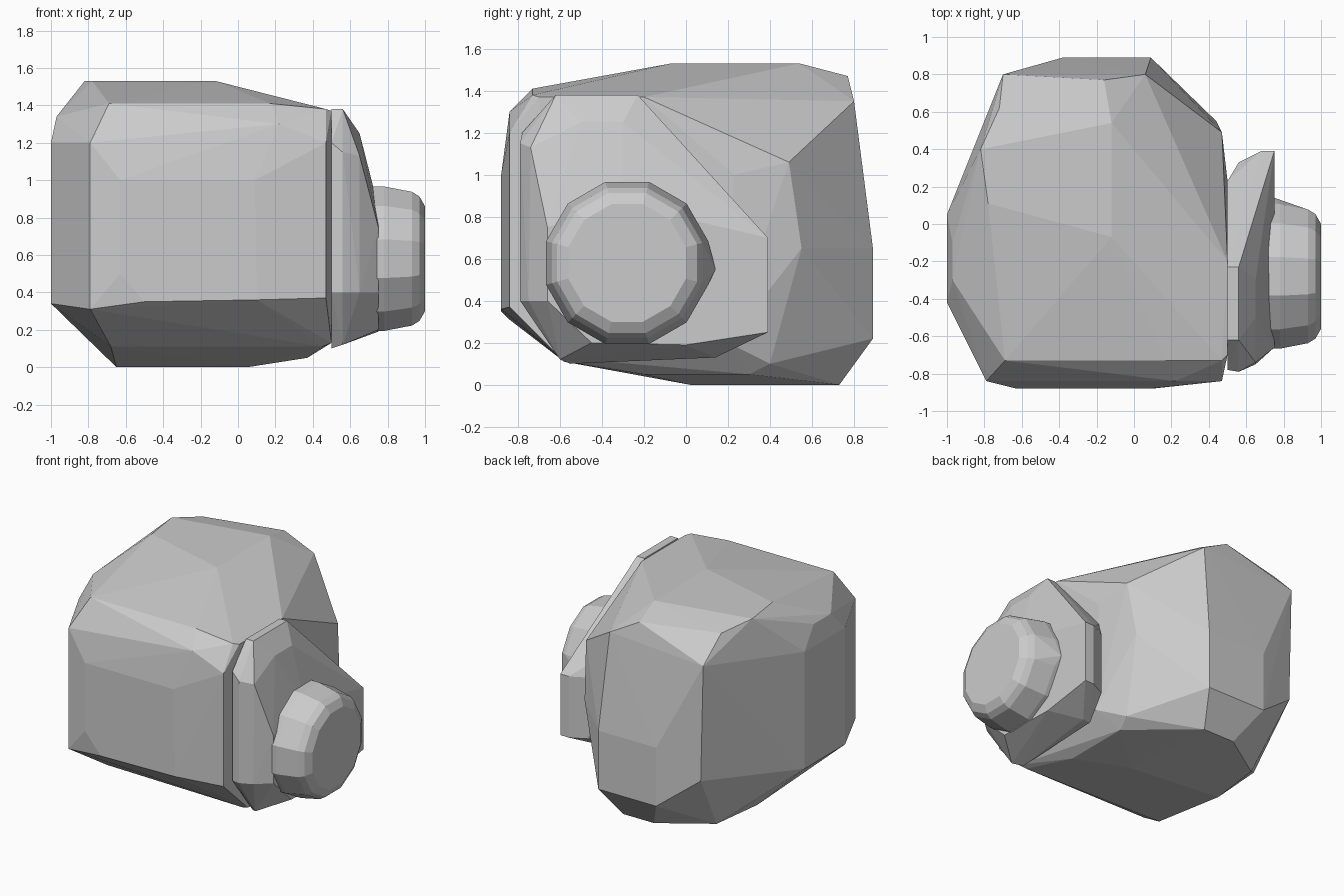
import bpy
import bmesh
import math
from mathutils import Vector

default_cube = bpy.data.objects.get("Cube")
if default_cube:
    bpy.data.objects.remove(default_cube, do_unlink=True)

# Single plain grey finish
grey = bpy.data.materials.new("plain_grey")
grey.use_nodes = True
grey_value = 0.6
grey_color = (grey_value, grey_value, grey_value, 1)
grey.diffuse_color = grey_color
shader = next(n for n in grey.node_tree.nodes if n.type == "BSDF_PRINCIPLED")
shader.inputs["Base Color"].default_value = grey_color
shader.inputs["Roughness"].default_value = 0.8


def plane_x(x, *pairs):
    """Points lying on a plane of constant x, given as (y, z)."""
    return [Vector((x, y, z)) for y, z in pairs]


def plane_y(y, *pairs):
    """Points lying on a plane of constant y, given as (x, z)."""
    return [Vector((x, y, z)) for x, z in pairs]


def plane_z(z, *pairs):
    """Points lying on a plane of constant z, given as (x, y)."""
    return [Vector((x, y, z)) for x, y in pairs]


def faceted_solid(name, *point_groups):
    """Wrap the grouped profile points in one flat-shaded convex shell."""
    bm = bmesh.new()
    for group in point_groups:
        for point in group:
            bm.verts.new(point)
    result = bmesh.ops.convex_hull(bm, input=list(bm.verts))
    leftover = result["geom_interior"] + result["geom_unused"]
    unused = {item for item in leftover if isinstance(item, bmesh.types.BMVert)}
    bmesh.ops.delete(bm, geom=list(unused), context="VERTS")
    bmesh.ops.recalc_face_normals(bm, faces=list(bm.faces))
    for face in bm.faces:
        face.smooth = False
    mesh = bpy.data.meshes.new(name)
    bm.to_mesh(mesh)
    bm.free()
    mesh.materials.append(grey)
    obj = bpy.data.objects.new(name, mesh)
    bpy.context.scene.collection.objects.link(obj)
    return obj


# Body: each group is one facet or ridge of the chunky housing
roof = plane_z(1.53, (-.12, -.07), (-.12, .54), (-.82, .4), (-.78, .11))
rear_roof_edge = [Vector((-.16, .77, 1.47)), Vector((-.72, .62, 1.48))]
left_shoulder = plane_z(1.34, (-.97, -.3), (-.97, -.1))
brow = plane_y(-.73, (-.69, 1.41), (.17, 1.41), (.47, 1.38))
front_face = plane_y(-.88, (-.63, 1), (.09, 1), (-.5, .35), (.1, .36), (-.63, .5))
front_rim = plane_y(-.84, (-.79, 1.2), (-.79, .31), (.47, .37), (.47, 1.2), (.22, 1.3))
left_face = plane_x(-1, (.05, 1.2), (-.42, 1.2), (-.42, .34), (.05, .34))
right_face = plane_x(.5, (-.7, 1.37), (-.2, 1.37), (.23, 1), (.2, .2), (-.6, .13))
right_rear_ridge = [Vector((.47, .49, 1.06)), Vector((.44, .55, .65)), Vector((.4, .4, .1))]
rear_face = plane_y(.89, (.09, .65), (.09, .22), (-.38, .65), (-.38, .22))
rear_rim = plane_y(.8, (.06, 1.35), (-.7, 1.3), (-.68, .45))
underside = plane_z(0, (-.65, .1), (-.6, .5), (.05, .02), (-.25, .73), (0, .73))
lower_rim = plane_z(.05, (.37, .3), (.37, -.2))
lower_front = plane_z(.11, (.45, -.58), (-.68, -.55))

faceted_solid("body", roof, rear_roof_edge, left_shoulder, brow, front_face,
              front_rim, left_face, right_face, right_rear_ridge, rear_face,
              rear_rim, underside, lower_rim, lower_front)

# Mounting collar: layered outlines stepping outward from the body
collar_base = plane_x(.5, (-.78, 1.2), (-.78, .4), (-.62, 1.38), (-.23, 1.38),
                      (-.55, .1), (.14, .13), (.23, .85), (.2, .3))
collar_wall = plane_x(.56, (-.79, 1.15), (-.79, .4), (-.62, 1.38), (-.23, 1.38),
                      (-.6, .12), (.14, .13), (.33, .7), (.33, .25))
collar_bevel = plane_x(.65, (-.74, 1.13), (-.75, .4), (-.5, 1.25), (-.3, 1.25))
collar_tip = plane_x(.68, (.39, .7), (.39, .25))
collar_face = plane_x(.75, (.39, .7), (.39, .25), (0, .19), (-.45, .2),
                      (-.66, .4), (-.66, .75), (-.3, .86))

faceted_solid("collar", collar_base, collar_wall, collar_bevel, collar_tip, collar_face)


# Round end barrel: rings narrowing toward the outer cap
def ring(x, radius, sides=12):
    points = []
    for index in range(sides):
        angle = math.tau * (index + .5) / sides
        points.append(Vector((x, math.cos(angle) * radius - .28,
                              math.sin(angle) * radius + .58)))
    return points


barrel_tip = plane_x(.75, (.14, .55))
faceted_solid("barrel", ring(.72, .4), ring(.78, .4), ring(.93, .37),
              ring(.97, .345), ring(1, .29), barrel_tip)
